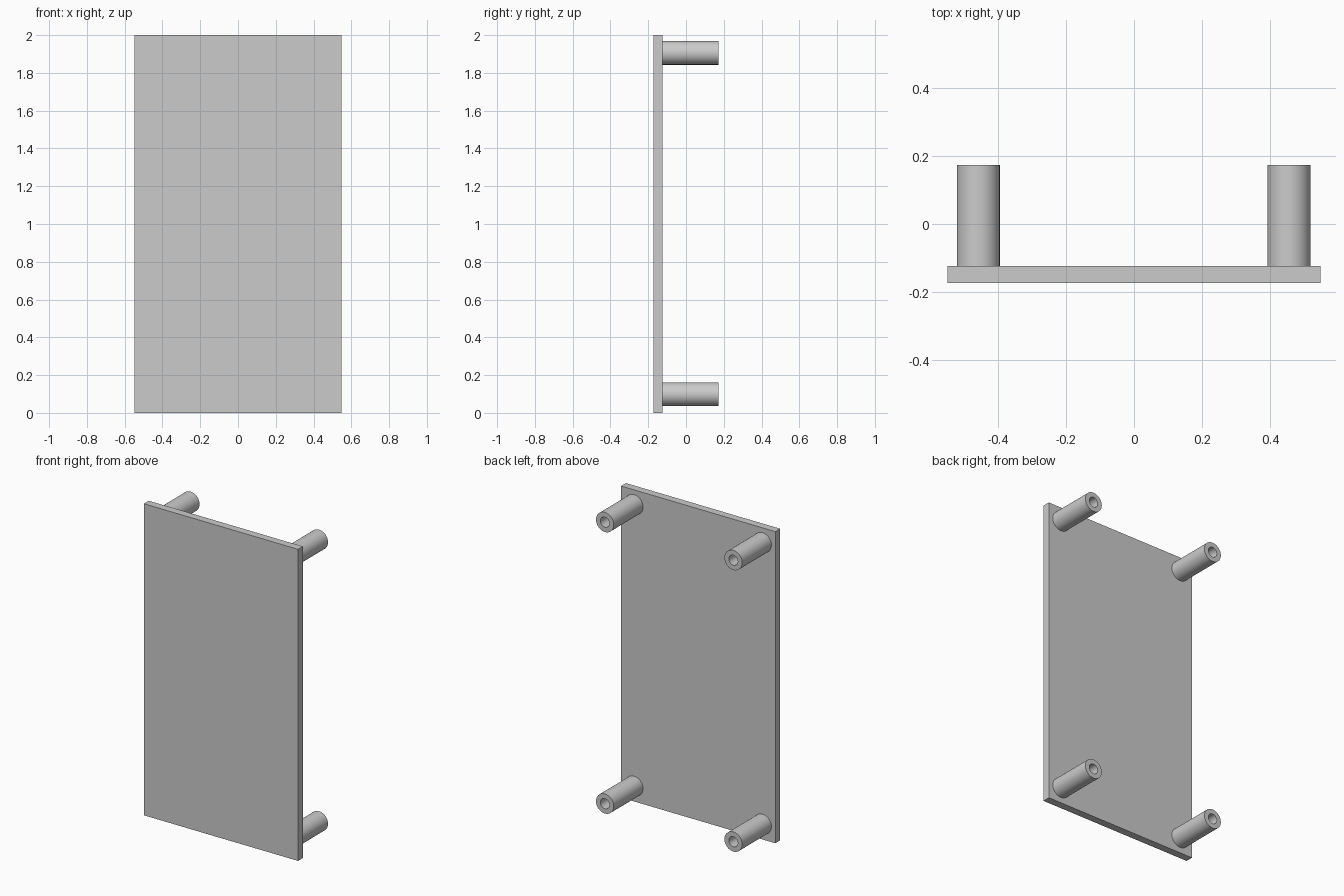
import bpy, bmesh, math
from mathutils import Vector

cube = bpy.data.objects.get("Cube")
if cube:
    bpy.data.objects.remove(cube, do_unlink=True)

GREY = (0.6, 0.6, 0.6, 1.0)
grey = bpy.data.materials.new("plain grey")
grey.use_nodes = True
grey.diffuse_color = GREY
grey.node_tree.nodes["Principled BSDF"].inputs["Base Color"].default_value = GREY

FRONT, PLATE_BACK, POST_END = -0.173, -0.124, 0.173
HALF_WIDTH, HEIGHT = 0.548, 2.0
OUTER, BORE, SIDES = 0.063, 0.032, 64


def finish(name, bm):
    bmesh.ops.recalc_face_normals(bm, faces=bm.faces)
    mesh = bpy.data.meshes.new(name)
    bm.to_mesh(mesh)
    bm.free()
    mesh.materials.append(grey)
    obj = bpy.data.objects.new(name, mesh)
    bpy.context.collection.objects.link(obj)
    return obj


# Flat front panel
bm = bmesh.new()
bmesh.ops.create_cube(bm, size=1)
bmesh.ops.scale(bm, vec=(2 * HALF_WIDTH, PLATE_BACK - FRONT, HEIGHT), verts=bm.verts)
bmesh.ops.translate(bm, vec=(0, (FRONT + PLATE_BACK) / 2, HEIGHT / 2), verts=bm.verts)
finish("panel", bm)


# Hollow standoff: a closed wall section spun around the y axis
def standoff(name, x, z):
    bm = bmesh.new()
    section = [(BORE, PLATE_BACK), (OUTER, PLATE_BACK), (OUTER, POST_END), (BORE, POST_END)]
    verts = [bm.verts.new((r, y, 0)) for r, y in section]
    edges = [bm.edges.new((verts[i], verts[(i + 1) % 4])) for i in range(4)]
    bmesh.ops.spin(bm, geom=verts + edges, cent=(0, 0, 0), axis=(0, 1, 0),
                   angle=math.tau, steps=SIDES, use_duplicate=False)
    bmesh.ops.remove_doubles(bm, verts=bm.verts, dist=0.0005)
    bmesh.ops.translate(bm, vec=Vector((x, 0, z)), verts=bm.verts)
    obj = finish(name, bm)
    bpy.ops.object.select_all(action='DESELECT')
    obj.select_set(True)
    bpy.context.view_layer.objects.active = obj
    bpy.ops.object.shade_smooth_by_angle(angle=math.radians(30))


# Four corner standoffs
for side, x in (("left", 0.455), ("right", -0.457)):
    for level, z in (("lower", 0.099), ("upper", 1.906)):
        standoff(f"{level}_{side}_standoff", x, z)
